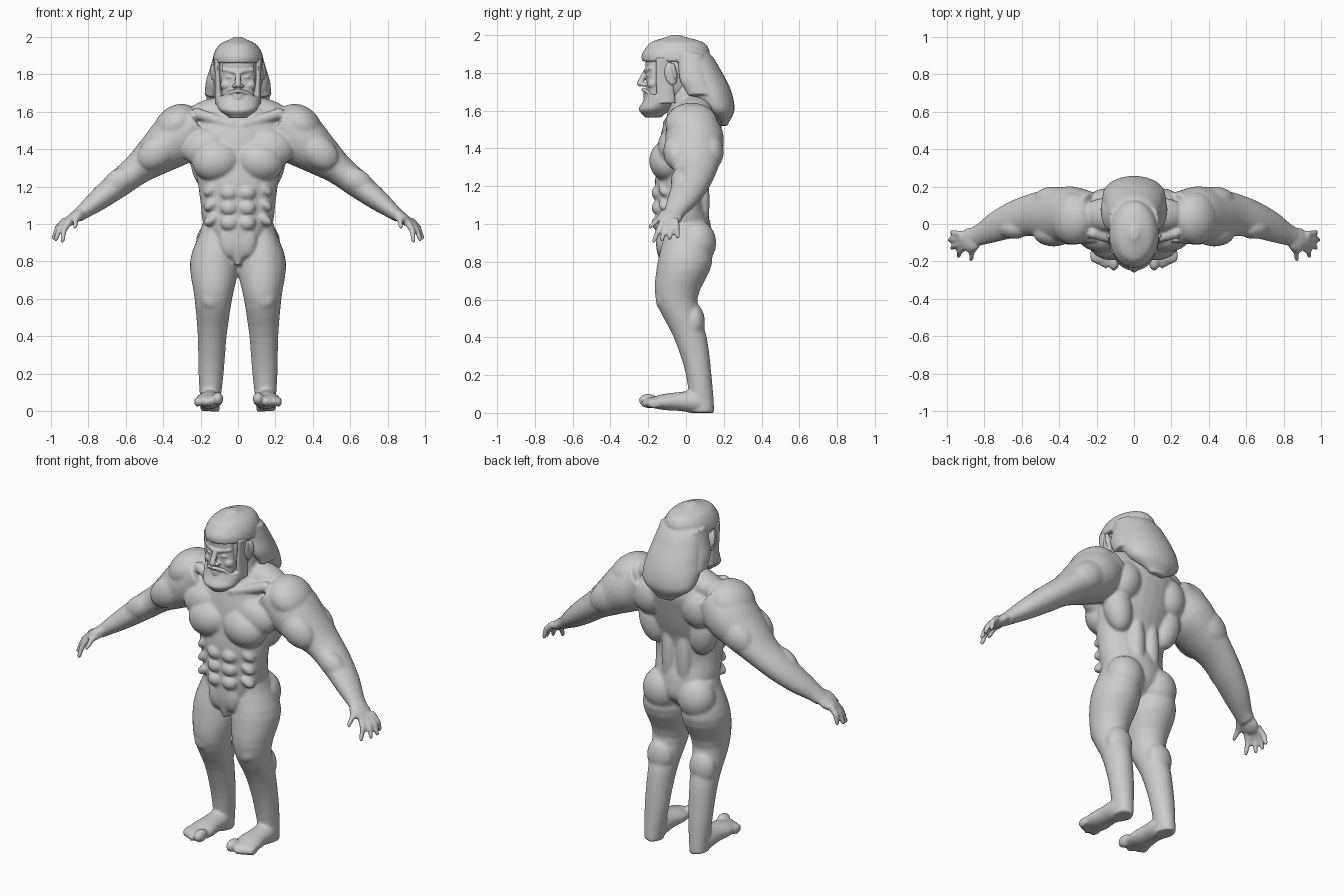
import bpy, bmesh, math
from mathutils import Vector, Matrix

if "Cube" in bpy.data.objects:
    bpy.data.objects.remove(bpy.data.objects["Cube"])

GREY = (0.6, 0.6, 0.6, 1)
grey = bpy.data.materials.new("plain grey")
grey.use_nodes = True
grey.diffuse_color = GREY
grey.node_tree.nodes["Principled BSDF"].inputs["Base Color"].default_value = GREY

AXIS_Y, AXIS_Z = Vector((0, 1, 0)), Vector((0, 0, 1))
SIDES, SUBSTEPS = 28, 4


def spline(values, position):
    """Smooth value at a fractional position along a short list."""
    last = len(values) - 1
    start = min(int(position), last - 1)
    u = position - start
    before, a, b, after = [values[max(0, min(k, last))] for k in range(start - 1, start + 3)]
    slope_a, slope_b = (b - a + a - before) / 2, (after - a) / 2
    blend = u * u * (3 - 2 * u)
    return a + (b - a) * blend + slope_a * u * (1 - u) ** 2 - slope_b * u * u * (1 - u)


def loft(bm, start, end, widths, fronts, backs, depth=AXIS_Y):
    """Closed form with evenly spaced elliptical sections, given half widths and front and back outlines."""
    start, end = Vector(start), Vector(end)
    side = depth.cross(end - start).normalized()
    steps = (len(widths) - 1) * SUBSTEPS
    rings = []
    for step in range(steps + 1):
        width, front, back = [spline(v, step / SUBSTEPS) for v in (widths, fronts, backs)]
        centre = start.lerp(end, step / steps) + depth * (front + back) / 2
        angles = [math.tau * i / SIDES for i in range(SIDES)]
        rings.append([bm.verts.new(centre + side * width * math.cos(t) + depth * (back - front) / 2 * math.sin(t))
                      for t in angles])
    faces = [bm.faces.new(rings[0]), bm.faces.new(rings[-1])]
    for low, high in zip(rings, rings[1:]):
        for i in range(SIDES):
            faces.append(bm.faces.new((low[i - 1], low[i], high[i], high[i - 1])))
    bmesh.ops.recalc_face_normals(bm, faces=faces)


def blob(bm, at, size, turn=0, about='Y'):
    """Ellipsoid, turned by some degrees about one axis."""
    matrix = Matrix.Translation(at) @ Matrix.Rotation(math.radians(turn), 4, about) @ Matrix.Diagonal((*size, 1))
    bmesh.ops.create_uvsphere(bm, u_segments=24, v_segments=14, radius=1, matrix=matrix)


def stick(bm, start, end, thick, thin):
    """Tapered stick with ball ends, for fingers and ridges."""
    start, end = Vector(start), Vector(end)
    direction = end - start
    turn = direction.to_track_quat('Z', 'Y').to_matrix().to_4x4()
    bmesh.ops.create_cone(bm, cap_ends=True, segments=SIDES, radius1=thick, radius2=thin,
                          depth=direction.length, matrix=Matrix.Translation((start + end) / 2) @ turn)
    blob(bm, at=start, size=[thick] * 3)
    blob(bm, at=end, size=[thin] * 3)


def mirror(bm):
    """Copy everything built so far to the other side."""
    copy = bmesh.ops.duplicate(bm, geom=bm.verts[:] + bm.edges[:] + bm.faces[:])["geom"]
    for item in copy:
        if isinstance(item, bmesh.types.BMVert):
            item.co.x = -item.co.x
    bmesh.ops.reverse_faces(bm, faces=[f for f in copy if isinstance(f, bmesh.types.BMFace)])


def finish(bm, name, voxel, rounds):
    """Fuse the overlapping parts into one smooth skin."""
    mesh = bpy.data.meshes.new(name)
    bm.to_mesh(mesh)
    bm.free()
    mesh.materials.append(grey)
    part = bpy.data.objects.new(name, mesh)
    bpy.context.collection.objects.link(part)
    fuse = part.modifiers.new("fuse", 'REMESH')
    fuse.mode, fuse.voxel_size, fuse.use_smooth_shade = 'VOXEL', voxel, True
    soften = part.modifiers.new("soften", 'SMOOTH')
    soften.factor, soften.iterations = 0.5, rounds


# Left leg, with buttock, calf and thigh muscles
bm = bmesh.new()
loft(bm, start=(.15, 0, 0), end=(.12, 0, 1),
     widths=[.05, .067, .077, .1, .13, .07],
     fronts=[.02, 0, -.065, -.16, -.15, -.1],
     backs=[.15, .135, .11, .06, .14, .1])
blob(bm, at=(.115, .06, .9), size=(.11, .1, .12))
blob(bm, at=(.14, .04, .48), size=(.08, .06, .1))
blob(bm, at=(.14, -.12, .6), size=(.06, .04, .06))
blob(bm, at=(.1, -.1, .7), size=(.06, .05, .1))

# Left foot and toes
loft(bm, start=(.15, .13, 0), end=(.155, -.2, 0), depth=AXIS_Z,
     widths=[.04, .06, .063, .074, .068],
     fronts=[.015, 0, .01, .015, .03],
     backs=[.08, .115, .11, .1, .08])
blob(bm, at=(.108, -.2, .066), size=(.03, .05, .036))
for toe in range(4):
    blob(bm, at=(.15 + .023 * toe, -.2 + .011 * toe, .05), size=(.015, .04, .026))

# Left arm, with shoulder, biceps and triceps
ARM_SLOPE = 38
loft(bm, start=(.22, 0, 1.54), end=(.86, 0, 1.04),
     widths=[.12, .145, .115, .083, .072, .057, .035],
     fronts=[-.1, -.11, -.1, -.065, -.075, -.1, -.12],
     backs=[.17, .2, .19, .165, .125, .065, -.015])
blob(bm, at=(.33, .03, 1.53), size=(.13, .14, .1), turn=ARM_SLOPE)
for y in (-.05, .13):
    blob(bm, at=(.43, y, 1.385), size=(.12, .07, .085), turn=ARM_SLOPE)
blob(bm, at=(.64, -.02, 1.225), size=(.1, .06, .065), turn=ARM_SLOPE)

# Left hand: palm, fanned fingers and thumb
blob(bm, at=(.875, -.085, 1.035), size=(.07, .066, .03), turn=ARM_SLOPE)
digits = [(Vector((.84, -.11, 1.045)), Vector((.87, -.19, .985)))]
for finger in range(4):
    knuckle = Vector((.9 + .01 * finger, -.12 + .022 * finger, 1.015))
    tip = Vector((.985 - .012 * (finger - 2) ** 2, -.17 + .042 * finger, .91 + .008 * finger))
    digits.append((knuckle, tip))
for knuckle, tip in digits:
    bend = knuckle.lerp(tip, .5) + Vector((.012, 0, .005))
    stick(bm, knuckle, bend, thick=.019, thin=.016)
    stick(bm, bend, tip, thick=.016, thin=.012)

# Chest, belly and back muscles
blob(bm, at=(.115, -.095, 1.335), size=(.13, .1, .108), turn=12)
blob(bm, at=(.17, -.07, 1.41), size=(.13, .08, .1), turn=15)
for row in range(3):
    height = 1.165 - .08 * row
    blob(bm, at=(.048, -.148, height), size=(.046, .034, .039))
    blob(bm, at=(.14, -.11, height + .02), size=(.05, .035, .028), turn=35)
blob(bm, at=(.04, -.125, .91), size=(.06, .035, .09))
blob(bm, at=(.155, .1, 1.47), size=(.1, .09, .12), turn=-15)
blob(bm, at=(.17, .065, 1.31), size=(.08, .075, .14), turn=12)
blob(bm, at=(.05, .085, 1.12), size=(.045, .04, .2))
blob(bm, at=(.14, .05, 1.6), size=(.15, .09, .07), turn=15)
stick(bm, (.03, -.1, 1.53), (.22, -.05, 1.59), thick=.025, thin=.03)
mirror(bm)

# Trunk and neck
loft(bm, start=(0, 0, .78), end=(0, 0, 1.66),
     widths=[.02, .13, .185, .2, .215, .235, .26, .25, .15],
     fronts=[-.14, -.16, -.16, -.16, -.165, -.15, -.14, -.11, -.05],
     backs=[.02, .13, .13, .1, .105, .14, .17, .19, .15])
loft(bm, start=(0, 0, 1.5), end=(0, 0, 1.76),
     widths=[.16, .12, .1], fronts=[-.1, -.1, -.1], backs=[.16, .13, .1])
finish(bm, "body", voxel=.0085, rounds=5)

# Face: brows, eyes with lower lids, cheeks, nostrils and ears
bm = bmesh.new()
stick(bm, (.015, -.212, 1.812), (.075, -.185, 1.824), thick=.013, thin=.012)
blob(bm, at=(.043, -.199, 1.785), size=(.021, .012, .009))
stick(bm, (.022, -.2, 1.77), (.064, -.19, 1.773), thick=.007, thin=.006)
blob(bm, at=(.06, -.175, 1.742), size=(.034, .03, .03))
blob(bm, at=(.018, -.222, 1.738), size=(.014, .018, .012))
blob(bm, at=(.122, -.08, 1.795), size=(.014, .034, .062), turn=10, about='X')
blob(bm, at=(.134, -.063, 1.81), size=(.014, .012, .046), turn=10, about='X')
mirror(bm)

# Skull, flat face front and nose
blob(bm, at=(0, -.07, 1.79), size=(.115, .145, .17))
loft(bm, start=(0, 0, 1.68), end=(0, 0, 1.86),
     widths=[.085, .09, .085], fronts=[-.21, -.21, -.215], backs=[-.12, -.12, -.12])
stick(bm, (0, -.21, 1.815), (0, -.243, 1.745), thick=.012, thin=.017)
finish(bm, "face", voxel=.0045, rounds=3)

# Beard with moustache, sideburns and lips
bm = bmesh.new()
stick(bm, (.006, -.226, 1.712), (.052, -.202, 1.7), thick=.011, thin=.01)
stick(bm, (.052, -.202, 1.7), (.075, -.185, 1.675), thick=.01, thin=.01)
loft(bm, start=(.1, 0, 1.64), end=(.112, 0, 1.88),
     widths=[.024, .016, .016], fronts=[-.155, -.16, -.16], backs=[-.055, -.07, -.08])
for height in (1.673, 1.687):
    stick(bm, (0, -.222, height), (.032, -.21, height + .003), thick=.007, thin=.005)
mirror(bm)
loft(bm, start=(0, 0, 1.565), end=(0, 0, 1.685),
     widths=[.045, .097, .115, .12], fronts=[-.22, -.25, -.23, -.215], backs=[-.13, -.08, -.05, -.03])
finish(bm, "beard", voxel=.005, rounds=3)

# Hair: side locks, cap and long back
bm = bmesh.new()
loft(bm, start=(.145, 0, 1.68), end=(.1, 0, 1.9),
     widths=[.035, .042, .035, .03], fronts=[.01, -.03, -.04, -.05], backs=[.15, .12, .1, .09])
mirror(bm)
loft(bm, start=(0, 0, 1.86), end=(0, 0, 2),
     widths=[.134, .132, .12, .09, .02],
     fronts=[-.233, -.235, -.215, -.18, -.08],
     backs=[.125, .125, .12, .085, -.03])
loft(bm, start=(0, 0, 1.52), end=(0, 0, 1.96),
     widths=[.05, .15, .17, .16, .145, .125, .08],
     fronts=[.18, .09, .02, -.02, -.04, -.06, -.07],
     backs=[.22, .255, .25, .225, .185, .14, .06])
finish(bm, "hair", voxel=.0065, rounds=4)
